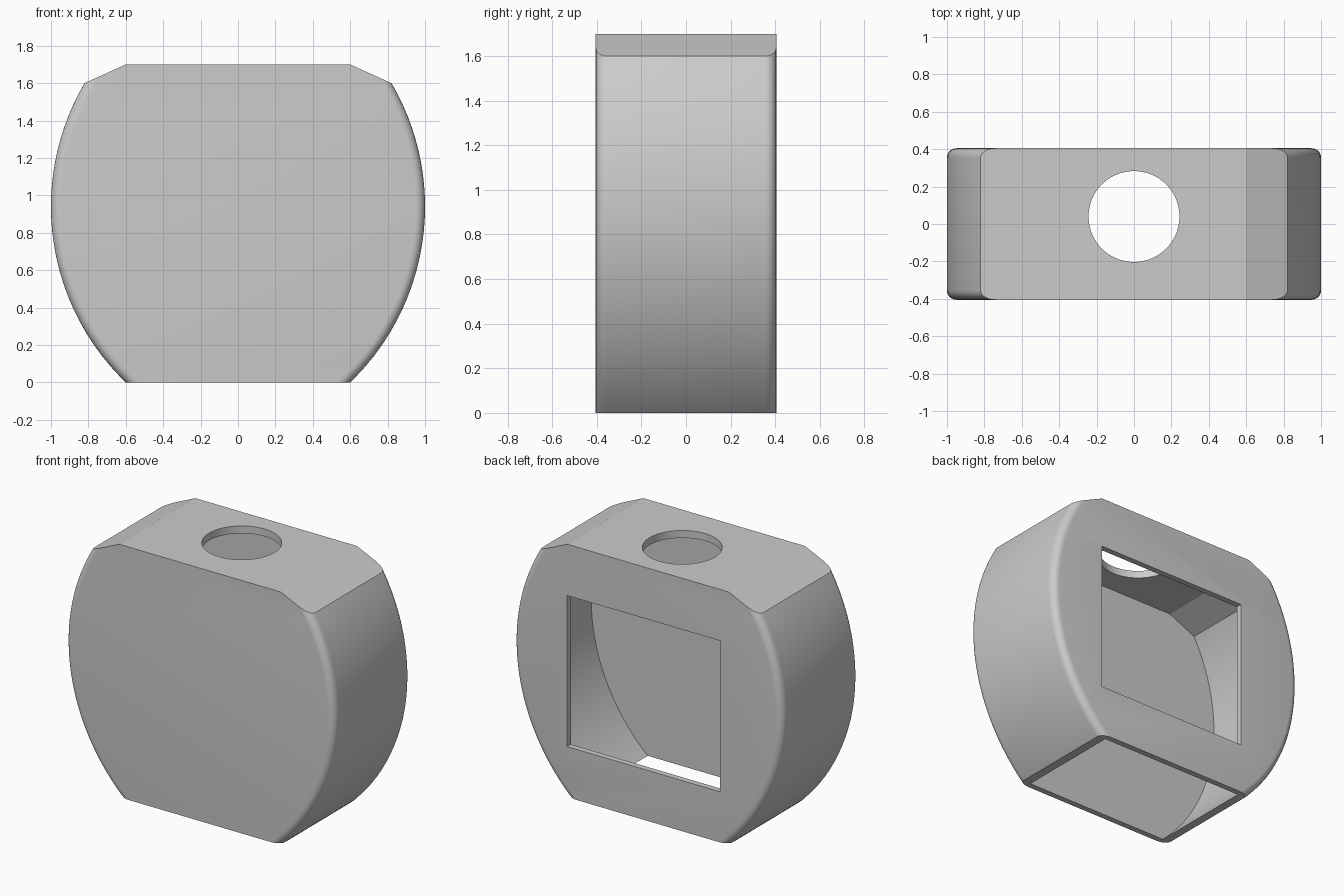
import bpy, bmesh, math

if "Cube" in bpy.data.objects:
    bpy.data.objects.remove(bpy.data.objects["Cube"])

HALF_DEPTH, WALL, ROOF, FILLET = 0.405, 0.04, 0.05, 0.05
RADIUS, MID_Z = 1.305, 0.94          # arc of the bulging sides

grey = bpy.data.materials.new("plain_grey")
grey.use_nodes = True
grey.diffuse_color = (0.6, 0.6, 0.6, 1)
grey.node_tree.nodes["Principled BSDF"].inputs["Base Color"].default_value = (0.6, 0.6, 0.6, 1)


def loft(name, rings):
    """Closed solid through matching rings of points."""
    bm = bmesh.new()
    loops = [[bm.verts.new(p) for p in ring] for ring in rings]
    n = len(loops[0])
    for a, b in zip(loops, loops[1:]):
        for i in range(n):
            j = (i + 1) % n
            bm.faces.new((a[i], a[j], b[j], b[i]))
    bm.faces.new(loops[0])
    bm.faces.new(loops[-1])
    bmesh.ops.recalc_face_normals(bm, faces=bm.faces)
    mesh = bpy.data.meshes.new(name)
    bm.to_mesh(mesh)
    bm.free()
    mesh.materials.append(grey)
    obj = bpy.data.objects.new(name, mesh)
    bpy.context.collection.objects.link(obj)
    return obj


def prism(name, outline, y0, y1):
    return loft(name, [[(x, y, z) for x, z in outline] for y in (y0, y1)])


def barrel_outline(inset, steps=32):
    """Two mirrored arcs, running past the floor and the roof."""
    right = []
    for i in range(steps + 1):
        z = -0.1 + 1.95 * i / steps
        r = RADIUS - inset
        right.append((math.sqrt(r * r - (z - MID_Z) ** 2) + 1 - RADIUS, z))
    return right + [(-x, z) for x, z in reversed(right)]


def roof_outline(floor, drop):
    """Flat roof with a sloping shoulder on each side."""
    right = [(1.04, floor), (1.04, 1.5 - drop), (0.6, 1.7 - drop)]
    return right + [(-x, z) for x, z in reversed(right)]


def combine(target, cutter, operation):
    mod = target.modifiers.new(operation.lower(), "BOOLEAN")
    mod.operation, mod.object, mod.solver = operation, cutter, "EXACT"
    bpy.context.view_layer.objects.active = target
    bpy.ops.object.modifier_apply(modifier=mod.name)
    bpy.data.objects.remove(cutter)


# Outer body: side arcs rounded toward front and back, then trimmed by the roof
slices = []
for i in range(7):
    a = math.pi / 2 * i / 6
    slices.append((HALF_DEPTH - FILLET * (1 - math.sin(a)), FILLET * (1 - math.cos(a))))
slices = [(-y, d) for y, d in reversed(slices)] + slices
shell = loft("hollow_housing", [[(x, y, z) for x, z in barrel_outline(d)] for y, d in slices])
combine(shell, prism("roof_trim", roof_outline(0, 0), -1, 1), "INTERSECT")

# Cavity, open at the bottom
inside = HALF_DEPTH - WALL
cavity = prism("cavity", barrel_outline(WALL), -inside, inside)
combine(cavity, prism("cavity_trim", roof_outline(-0.05, ROOF), -1, 1), "INTERSECT")
combine(shell, cavity, "DIFFERENCE")

# Rectangular window in the back wall
window = [(-0.535, 0.34), (0.6, 0.34), (0.6, 1.355), (-0.535, 1.355)]
combine(shell, prism("window_cutter", window, 0.2, 0.6), "DIFFERENCE")

# Round hole in the roof
circle = [(0.243 * math.cos(math.tau * i / 64), 0.04 + 0.243 * math.sin(math.tau * i / 64))
          for i in range(64)]
hole = loft("hole_cutter", [[(x, y, z) for x, y in circle] for z in (1.5, 1.9)])
combine(shell, hole, "DIFFERENCE")

bpy.ops.object.select_all(action="DESELECT")
shell.select_set(True)
bpy.context.view_layer.objects.active = shell
bpy.ops.object.shade_smooth_by_angle(angle=math.radians(22))
